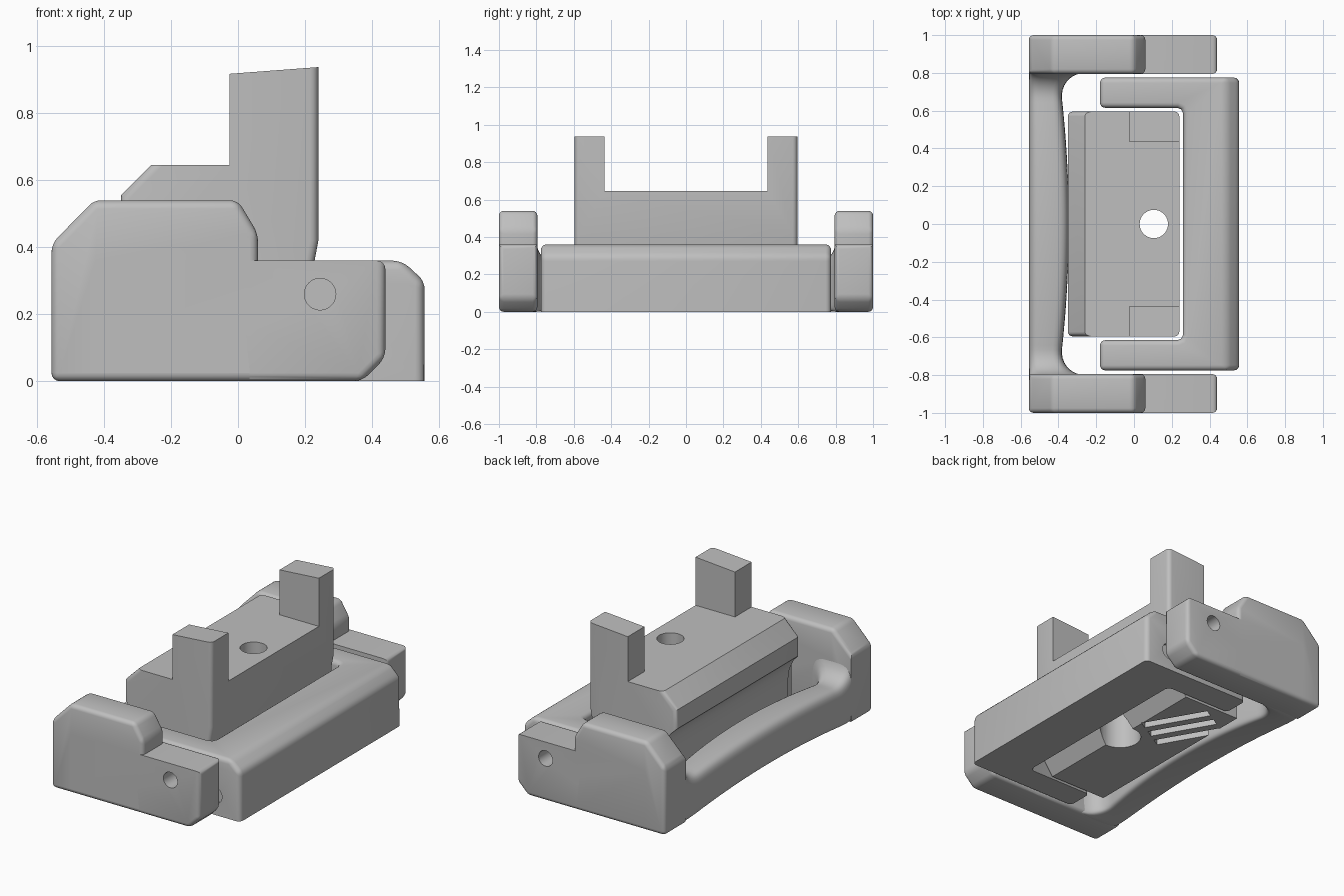
import bpy, bmesh, math
from mathutils import Vector, Matrix

default = bpy.data.objects.get("Cube")
if default:
    bpy.data.objects.remove(default, do_unlink=True)

GREY = (0.52, 0.52, 0.52, 1)
mat = bpy.data.materials.new("plain grey")
mat.use_nodes = True
mat.diffuse_color = GREY
mat.node_tree.nodes["Principled BSDF"].inputs["Base Color"].default_value = GREY


def make(name, bm):
    """Turn a bmesh into a named grey object."""
    bmesh.ops.recalc_face_normals(bm, faces=bm.faces)
    me = bpy.data.meshes.new(name)
    bm.to_mesh(me)
    bm.free()
    ob = bpy.data.objects.new(name, me)
    bpy.context.collection.objects.link(ob)
    me.materials.append(mat)
    return ob


def prism(points, direction):
    """Extrude a flat outline along a direction."""
    bm = bmesh.new()
    face = bm.faces.new([bm.verts.new(p) for p in points])
    ext = bmesh.ops.extrude_face_region(bm, geom=[face])
    verts = [g for g in ext["geom"] if isinstance(g, bmesh.types.BMVert)]
    bmesh.ops.translate(bm, verts=verts, vec=Vector(direction))
    bmesh.ops.recalc_face_normals(bm, faces=bm.faces)
    return bm


def round_edges(bm, width, rule):
    """Round the convex edges whose end points pass the rule."""
    edges = []
    for e in bm.edges:
        a, b = (v.co for v in e.verts)
        if e.is_convex and e.calc_face_angle(0) > 0.5 and rule(a, b):
            edges.append(e)
    bmesh.ops.bevel(bm, geom=edges, offset=width, segments=4, profile=0.5,
                    affect='EDGES', clamp_overlap=True)


def box(size, centre, turn=0):
    bm = bmesh.new()
    m = Matrix.Translation(centre) @ Matrix.Rotation(turn, 4, 'Z') @ Matrix.Diagonal((*size, 1))
    bmesh.ops.create_cube(bm, size=1, matrix=m)
    return bm


def rod(radius, depth, centre, axis='Z'):
    bm = bmesh.new()
    turn = Matrix.Rotation(math.pi / 2 if axis == 'Y' else 0, 4, 'X')
    bmesh.ops.create_cone(bm, cap_ends=True, segments=40, radius1=radius, radius2=radius,
                          depth=depth, matrix=Matrix.Translation(centre) @ turn)
    return bm


def combine(ob, bm, operation='DIFFERENCE'):
    """Cut a shape out of an object, or join it on."""
    tool = make("tool", bm)
    tool.hide_render = True
    mod = ob.modifiers.new("combine", 'BOOLEAN')
    mod.operation = operation
    mod.solver = 'EXACT'
    mod.object = tool
    bpy.context.view_layer.objects.active = ob
    bpy.ops.object.modifier_apply(modifier=mod.name)
    bpy.data.objects.remove(tool, do_unlink=True)


parts = []

# End blocks: a chamfered hump joined to a lower step with a pin hole
hump_outline = [(-0.557, 0), (0.06, 0), (0.06, 0.44), (0, 0.54), (-0.43, 0.54), (-0.557, 0.41)]
step_outline = [(-0.45, 0), (0.37, 0), (0.44, 0.07), (0.44, 0.36), (-0.45, 0.36)]
for side, name in ((1, "back_end_block"), (-1, "front_end_block")):
    hump, step = (prism([(x, side * 0.795, z) for x, z in outline], (0, side * 0.205, 0))
                  for outline in (hump_outline, step_outline))
    # the lower outer corner stays square where the grip bar joins it
    round_edges(hump, 0.025, lambda a, b: not (max(a.x, b.x) < -0.5 and max(abs(a.y), abs(b.y)) < 0.8))
    round_edges(step, 0.025, lambda a, b: not (min(a.z, b.z) > 0.35 and abs(a.x - b.x) > 0.1))
    block = make(name, hump)
    combine(block, step, 'UNION')
    combine(block, rod(0.047, 0.4, (0.245, side * 0.9, 0.26), 'Y'))
    parts.append(block)

# Slightly arched grip bar that flares into both end blocks
STATIONS, RING, FLARE = 64, 32, 0.14
bm = bmesh.new()
rings = []
for i in range(STATIONS + 1):
    y = -0.83 * math.cos(math.pi * i / STATIONS)
    gap = min(max(0.8 - abs(y), 0), FLARE)
    flare = FLARE - math.sqrt(FLARE ** 2 - (FLARE - gap) ** 2)
    arch = 0.045 * max(0, 1 - (y / 0.8) ** 2)
    x0, x1 = -0.557, -0.345 - 0.035 * (y / 0.65) ** 2 + flare
    z0, z1 = arch, 0.24 + arch + flare
    ring = []
    for k in range(RING):
        a = 2 * math.pi * k / RING
        c, s = math.cos(a), math.sin(a)
        power = 0.5 if s > 0 else 0.25
        u = math.copysign(abs(c) ** power, c)
        v = math.copysign(abs(s) ** power, s)
        ring.append(bm.verts.new(((x0 + x1 + u * (x1 - x0)) / 2, y, (z0 + z1 + v * (z1 - z0)) / 2)))
    rings.append(ring)
for r, q in zip(rings, rings[1:]):
    for k in range(RING):
        n = (k + 1) % RING
        bm.faces.new((r[k], r[n], q[n], q[k]))
bm.faces.new(rings[0])
bm.faces.new(rings[-1])
parts.append(make("grip_bar", bm))

# U-shaped swinging frame with a chamfered outer top edge
half = [(0.557, 0.775), (-0.18, 0.775), (-0.18, 0.615), (0.23, 0.615), (0.25, 0.607), (0.26, 0.585)]
outline = half + [(x, -y) for x, y in reversed(half)]
bm = prism([(x, y, 0) for x, y in outline], (0, 0, 0.36))
bmesh.ops.bisect_plane(bm, geom=bm.verts[:] + bm.edges[:] + bm.faces[:],
                       plane_co=(0.49, 0, 0.36), plane_no=(0.06, 0, 0.065), clear_outer=True)
bmesh.ops.holes_fill(bm, edges=[e for e in bm.edges if e.is_boundary], sides=0)
bmesh.ops.recalc_face_normals(bm, faces=bm.faces)
round_edges(bm, 0.028, lambda a, b: max(a.z, b.z) > 0.01)
frame = make("swing_frame", bm)
for side in (1, -1):
    # pin socket and latch dimple
    combine(frame, rod(0.047, 0.1, (0.245, side * 0.77, 0.26), 'Y'))
    combine(frame, rod(0.05, 0.06, (0.385, side * 0.78, 0.12), 'Y'))
parts.append(frame)

# Central carriage with two upright posts
carriage_outline = [(-0.27, 0), (0.11, 0), (0.22, 0.15), (0.225, 0.34), (0.24, 0.42), (0.24, 0.938),
                    (-0.025, 0.918), (-0.025, 0.645), (-0.26, 0.645), (-0.35, 0.555),
                    (-0.35, 0.44), (-0.31, 0.4), (-0.28, 0.34), (-0.27, 0.27)]
bm = prism([(x, -0.595, z) for x, z in carriage_outline], (0, 1.19, 0))
round_edges(bm, 0.025, lambda a, b: abs(a.y - b.y) < 0.01 and
            (a.x + b.x > 0.4 or (a.x + b.x < -0.55 and a.z + b.z > 0.9)))
carriage = make("carriage", bm)
combine(carriage, box((0.5, 0.87, 0.6), (0.1, 0, 0.945)))
# Screw hole, its counterbore below, and slanted grooves underneath
combine(carriage, rod(0.075, 1.6, (0.105, 0, 0.4)))
combine(carriage, rod(0.12, 0.6, (0.105, 0, 0)))
for k in (-1, 0, 1):
    combine(carriage, box((0.4, 0.055, 0.08), (-0.1 + 0.09 * k, 0.31 + 0.052 * k, 0), math.radians(120)))
parts.append(carriage)

# Smooth the rounded areas, keep the edges sharp
bpy.ops.object.select_all(action='DESELECT')
for ob in parts:
    ob.select_set(True)
bpy.context.view_layer.objects.active = parts[0]
bpy.ops.object.shade_smooth_by_angle(angle=math.radians(32))
